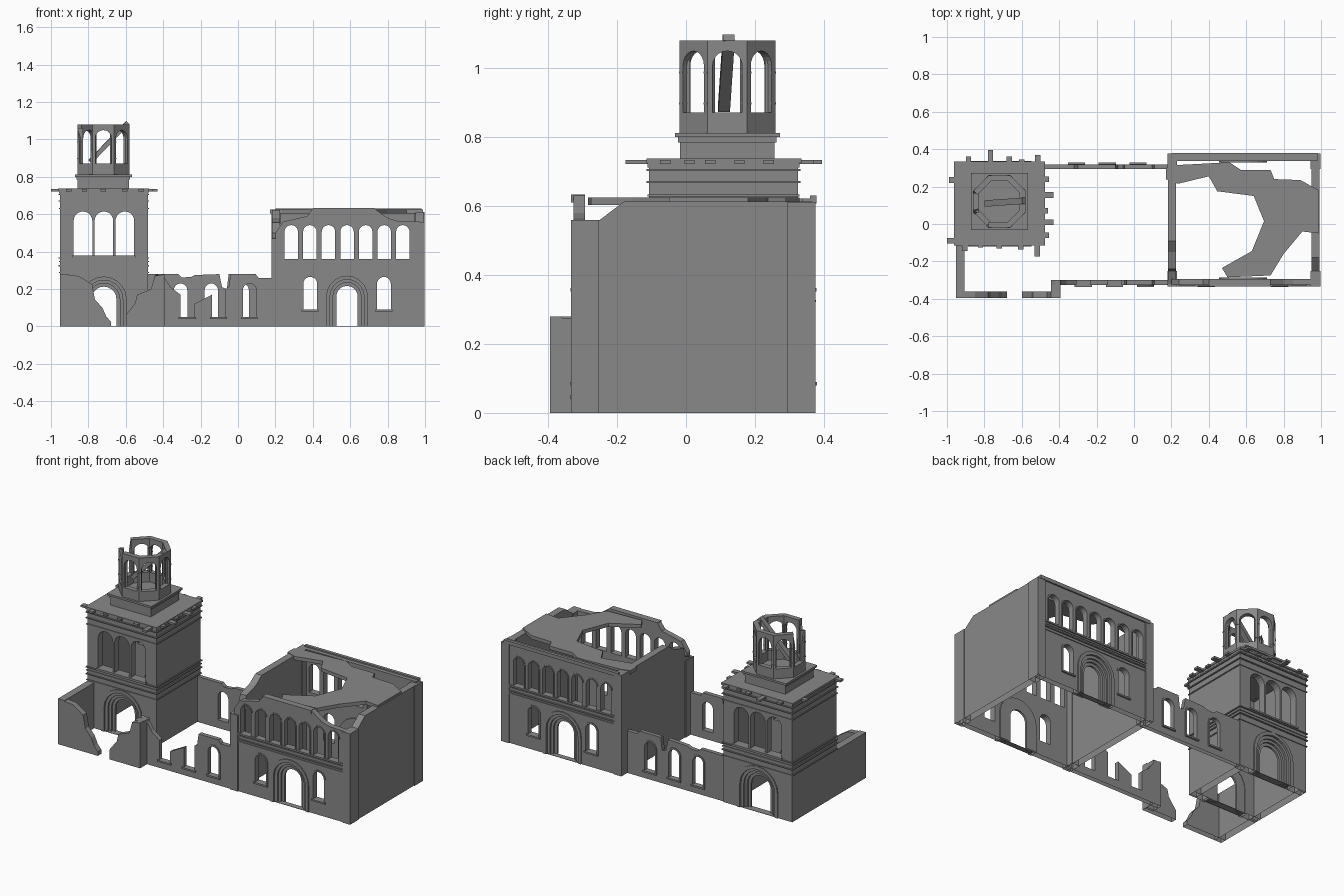
import bpy, bmesh, math
from mathutils import Matrix, Vector

if "Cube" in bpy.data.objects:
    bpy.data.objects.remove(bpy.data.objects["Cube"])

stone = bpy.data.materials.new("dark_stone")
stone.diffuse_color = (.25, .25, .25, 1)
stone.use_nodes = True
stone.node_tree.nodes["Principled BSDF"].inputs["Base Color"].default_value = stone.diffuse_color


def panel(name, loops, a, b, axis='y', matrix=None):
    """Extrude a 2D outline (first loop) with holes (other loops) from a to b along an axis."""
    cu = bpy.data.curves.new(name + "_outline", 'CURVE')
    cu.dimensions, cu.fill_mode, cu.extrude = '2D', 'BOTH', abs(b - a) / 2
    for pts in loops:
        sp = cu.splines.new('POLY')
        sp.points.add(len(pts) - 1)
        for p, (u, v) in zip(sp.points, pts):
            p.co = (u, v, 0, 1)
        sp.use_cyclic_u = True
    tmp = bpy.data.objects.new(name + "_tmp", cu)
    bpy.context.collection.objects.link(tmp)
    dg = bpy.context.evaluated_depsgraph_get()
    me = bpy.data.meshes.new_from_object(tmp.evaluated_get(dg))
    bpy.data.objects.remove(tmp)
    bpy.data.curves.remove(cu)
    m = (a + b) / 2
    bm = bmesh.new()
    bm.from_mesh(me)
    for v in bm.verts:
        u, w, d = v.co
        d += m
        v.co = {'y': (u, d, w), 'x': (d, u, w), 'z': (u, w, d)}[axis]
    bmesh.ops.remove_doubles(bm, verts=bm.verts, dist=1e-5)
    bmesh.ops.recalc_face_normals(bm, faces=bm.faces)
    if not matrix:  # walls are open where they meet the ground
        low = [f for f in bm.faces if all(v.co.z < 1e-4 for v in f.verts)]
        bmesh.ops.delete(bm, geom=low, context='FACES_ONLY')
    for f in bm.faces:
        f.smooth = False
    bm.to_mesh(me)
    bm.free()
    me.materials.clear()
    me.materials.append(stone)
    ob = bpy.data.objects.new(name, me)
    me.name = name
    bpy.context.collection.objects.link(ob)
    if matrix:
        ob.matrix_world = matrix
    return ob


def rect(x0, x1, y0, y1):
    return [(x0, y0), (x1, y0), (x1, y1), (x0, y1)]


def box(name, x0, x1, y0, y1, z0, z1, matrix=None):
    return panel(name, [rect(x0, x1, y0, y1)], z0, z1, 'z', matrix)


def arch(cx, hw, z0, top, n=10):
    arc = [(cx + hw * math.cos(math.pi * i / n), top - hw + hw * math.sin(math.pi * i / n)) for i in range(n + 1)]
    return [(cx - hw, z0), (cx + hw, z0)] + arc


def frame(name, cx, hw, z0, top, t, a, b):
    """Arched architrave around an opening, open at the bottom."""
    outer, inner = arch(cx, hw + t, z0, top + t)[2:], arch(cx, hw, z0, top)[2:]
    panel(name, [[(cx + hw + t, z0)] + outer + [(cx - hw - t, z0), (cx - hw, z0)] + inner[::-1] + [(cx + hw, z0)]], a, b)


def door(name, cx, hw, top, face, s):
    """Nested arch mouldings; s is the outward y direction."""
    for i, (off, out) in enumerate([(0, -.03), (.018, -.018), (.034, -.007), (.052, .006)]):
        frame(f"{name}_moulding_{i}", cx, hw + off, 0, top + off, .02, face - s * .042, face + s * out)


def window(name, cx, hw, z0, top, face, s, full=True):
    if full:
        frame(name + "_frame", cx, hw, z0, top, .01, face - s * .01, face + s * .004)
    y = sorted((face - s * .01, face + s * .01))
    box(name + "_sill", cx - hw - .01, cx + hw + .01, y[0], y[1], z0 - .01, z0)


# ---- tower walls
TX = -.717
TL, TR, TF, TB = -.952, -.482, -.107, .325
bays = [TX - .112, TX, TX + .112]
for nm, face, s in (("front", TF, -1), ("back", TB, 1)):
    holes = [arch(c, .05, .38, .615) for c in bays] + [arch(TX, .125, .002, .272)]
    panel(f"tower_{nm}_wall", [rect(TL, TR, 0, .725)] + holes, face, face - s * .045)
    door(f"tower_{nm}_door", TX, .067, .213, face, s)
    y = sorted((face - s * .02, face + s * .012))
    box(f"tower_{nm}_sill", TX - .17, TX + .17, y[0], y[1], .37, .38)
for nm, x in (("left", TL), ("right", TR - .045)):
    box(f"tower_{nm}_wall", x, x + .045, TF + .01, TB - .01, 0, .725)

# ---- tower string courses
for i, (z0, z1, o) in enumerate([(.285, .291, .005), (.322, .328, .007), (.344, .35, .005), (.364, .37, .007),
                                 (.628, .634, .005), (.667, .673, .007), (.702, .708, .007), (.712, .725, .004)]):
    panel(f"tower_band_{i}", [rect(TL - o, TR + o, TF - o, TB + o),
                              rect(TL + .02, TR - .02, TF + .02, TB - .02)], z0, z1, 'z')

# ---- tower roof and joists
box("tower_roof", -.962, -.475, -.115, .335, .725, .738)
for i, (x, y) in enumerate([(-.885, .36), (-.767, .395), (-.667, .36), (-.6, .345), (-.515, .37)]):
    box(f"joist_back_{i}", x - .014, x + .014, .25, y, .722, .734)
for i, (x, y) in enumerate([(-.905, -.145), (-.82, -.125), (-.72, -.13), (-.605, -.135), (-.517, -.175)]):
    box(f"joist_front_{i}", x - .014, x + .014, y, -.03, .722, .734)
for i, (y, x) in enumerate([(.24, -.455), (.155, -.43), (.07, -.46), (.01, -.43), (-.06, -.455)]):
    box(f"joist_right_{i}", -.55, x, y - .015, y + .015, .722, .734)
for i, (y, x) in enumerate([(.235, -.99), (-.09, -1.0)]):
    box(f"joist_left_{i}", x, -.88, y - .015, y + .015, .722, .734)

# ---- lantern plinth, with flared cornice
C = Vector((-.72, .12, 0))
for i, (h, z0, z1) in enumerate([(.137, .735, .79), (.143, .785, .8), (.152, .8, .812)]):
    box(f"lantern_plinth_{i}", C.x - h, C.x + h, C.y - h, C.y + h, z0, z1)

# ---- octagonal lantern with two broken faces
R, H = .139, .0576
for k in range(8):
    M = Matrix.Translation(C) @ Matrix.Rotation(k * math.pi / 4, 4, 'Z')
    if k in (6, 7):
        loops = [[(-H, .812), (H, .812), (H, 1.06), (.045, 1.03), (.043, .872), (-.043, .872), (-.043, 1.0), (-H, 1.06)]]
    else:
        loops = [rect(-H, H, .812, 1.08), arch(0, .043, .872, 1.05)]
    panel(f"lantern_face_{k}", loops, -R, -R + .03, 'y', M)
    for s in (-1, 1):
        for z in (.895, .985):
            box(f"lantern_capital_{k}_{s}_{z}", s * .05 - .0075, s * .05 + .0075, -R - .002, -R + .02, z, z + .005, M)
# fallen beam inside the lantern
box("fallen_beam", -.145, .145, -.017, .017, -.012, .012,
    Matrix.Translation((-.69, .117, .985)) @ Matrix.Rotation(.07, 4, 'Z') @ Matrix.Rotation(-.8, 4, 'Y'))

# ---- ruined forecourt
panel("forecourt_left_wall", [rect(-.395, TF + .02, 0, .28)], -.952, -.907, 'x')
panel("forecourt_front_left", [[(-.952, 0), (-.952, .28), (-.85, .27), (-.78, .225), (-.765, .145), (-.725, .1),
                                (-.705, .055), (-.68, .025), (-.68, 0)]], -.395, -.36)
panel("forecourt_front_right", [[(-.6, 0), (-.6, .06), (-.55, .125), (-.54, .17), (-.465, .2), (-.445, .27),
                                 (-.392, .28), (-.392, 0)]], -.395, -.36)
box("forecourt_return", -.445, -.392, -.37, -.3, 0, .275)

# ---- low connecting walls
panel("link_front_wall", [[(-.44, 0), (-.44, .28), (-.4, .27), (-.36, .21), (-.307, .17), (-.307, .05), (-.235, .05),
                           (-.235, .12), (-.14, .17), (-.14, .05), (-.068, .05), (-.068, .2), (-.05, .21), (-.04, .28),
                           (.095, .28), (.11, .26), (.2, .26), (.2, 0)], arch(.062, .036, .05, .23)], -.327, -.3)
panel("link_back_wall", [[(-.49, 0), (-.49, .28), (-.32, .28), (-.3, .262), (-.25, .265), (-.23, .275), (-.1, .28),
                          (-.085, .21), (-.06, .2), (-.05, .28), (.095, .28), (.11, .26), (.2, .26), (.2, 0)]] +
      [arch(c, .036, .05, .23) for c in (-.307, -.143, .022)], .293, .318)
for i, c in enumerate((-.271, -.104, .062)):
    window(f"link_front_window_{i}", c, .036, .05, .23, -.327, -1, i == 2)
for i, c in enumerate((-.307, -.143, .022)):
    window(f"link_back_window_{i}", c, .036, .05, .23, .318, 1)

# ---- hall front and back walls
DX = .583
arcade = [DX + (i - 3) * .0994 for i in range(7)]
tops = {"front": [(.97, .56), (.85, .565), (.8, .58), (.73, .63), (.4, .63), (.37, .59), (.24, .56), (.2, .5)],
        "back": [(.98, .622), (.2, .622)]}
for nm, face, s in (("front", -.327, -1), ("back", .37, 1)):
    holes = [arch(c, .036, .362, .542) for c in arcade] + [arch(DX, .115, .002, .278)]
    holes += [arch(c, .037, .09, .265) for c in (DX - .197, DX + .197)]
    panel(f"hall_{nm}_wall", [[(.2, 0), (tops[nm][0][0], 0)] + tops[nm]] + holes, face, face - s * .034)
    door(f"hall_{nm}_door", DX, .057, .217, face, s)
    for i, c in enumerate(arcade):
        frame(f"hall_{nm}_arcade_{i}", c, .036, .362, .542, .008, face - s * .01, face + s * .003)
    for i, c in enumerate((DX - .197, DX + .197)):
        window(f"hall_{nm}_window_{i}", c, .037, .09, .265, face, s)
    for i, (z0, z1, o) in enumerate([(.303, .31, .005), (.321, .328, .007), (.339, .346, .005), (.352, .362, .008)]):
        y = sorted((face - s * .01, face + s * o))
        box(f"hall_{nm}_band_{i}", .22, .95, y[0], y[1], z0, z1)
    y = sorted((face - s * .075, face + s * .006))
    for side, x, h in (("left", .178, (.47, .622)[s > 0]), ("right", .945, (.56, .612)[s > 0])):
        box(f"hall_{nm}_{side}_pier", x, x + .053, y[0], y[1], 0, h)
box("hall_back_cornice", .2, .98, .36, .379, .608, .63)
box("hall_front_cornice", .4, .73, -.333, -.293, .61, .633)

# ---- hall side walls
panel("hall_right_wall", [[(-.32, 0), (-.32, .56), (-.25, .56), (-.18, .613), (.365, .613), (.365, 0)]], .95, .993, 'x')
panel("hall_left_wall", [[(-.32, 0), (-.32, .47), (-.25, .5), (-.24, .555), (-.15, .58), (-.09, .622),
                          (.365, .622), (.365, 0)]], .182, .225, 'x')

# ---- broken hall roof
panel("hall_roof", [[(.17, .3), (.23, .315), (.51, .33), (.57, .29), (.73, .29), (.75, .24), (.89, .235), (.988, .18),
                     (.988, -.05), (.9, -.04), (.8, -.16), (.73, -.275), (.5, -.285), (.47, -.235), (.63, -.145),
                     (.695, .015), (.64, .15), (.445, .175), (.4, .255), (.235, .215), (.17, .24)]], .603, .625, 'z')
